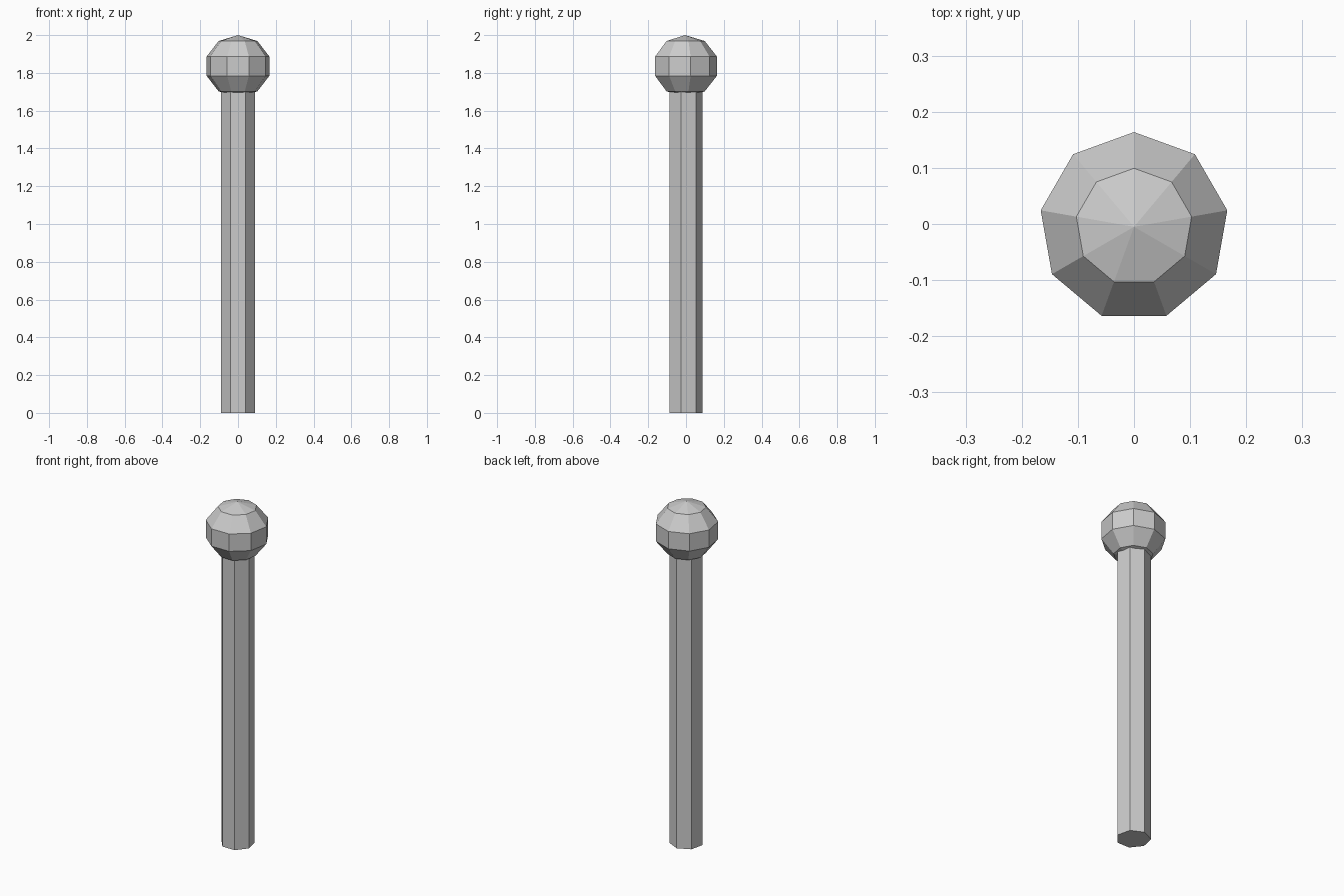
import bpy, bmesh
from math import sin, cos, pi

if "Cube" in bpy.data.objects:
    bpy.data.objects.remove(bpy.data.objects["Cube"])

CY = -0.005  # shared axis, offset so the odd-sided knob is centred in y


def lathe(name, profile, sides):
    """Revolve (radius, z) points, with one corner facing +y; radius 0 is a pole."""
    bm = bmesh.new()
    rings = []
    for r, z in profile:
        n = sides if r > 0 else 1
        rings.append([bm.verts.new((r * cos(pi / 2 + 2 * pi * i / sides),
                                    r * sin(pi / 2 + 2 * pi * i / sides), z))
                      for i in range(n)])
    for a, b in zip(rings, rings[1:]):
        for i in range(sides):
            j = (i + 1) % sides
            quad = [a[i % len(a)], a[j % len(a)], b[j % len(b)], b[i % len(b)]]
            bm.faces.new(list(dict.fromkeys(quad)))
    # Cap any open ends
    for ring in (rings[0], rings[-1]):
        if len(ring) > 1:
            bm.faces.new(ring)
    bmesh.ops.recalc_face_normals(bm, faces=bm.faces[:])
    mesh = bpy.data.meshes.new(name)
    bm.to_mesh(mesh)
    bm.free()
    obj = bpy.data.objects.new(name, mesh)
    obj.location.y = CY
    bpy.context.collection.objects.link(obj)
    return obj


# Seven-sided shaft, running slightly into the knob
lathe("shaft", [(0.0915, 0), (0.0915, 1.71)], 7)

# Nine-sided, five-band faceted knob, slightly flattened
R, H = 0.1775, 0.1645
knob = [(R * sin(pi * k / 5) if 0 < k < 5 else 0, 2 - H - H * cos(pi * k / 5))
        for k in range(6)]
lathe("knob", knob, 9)
